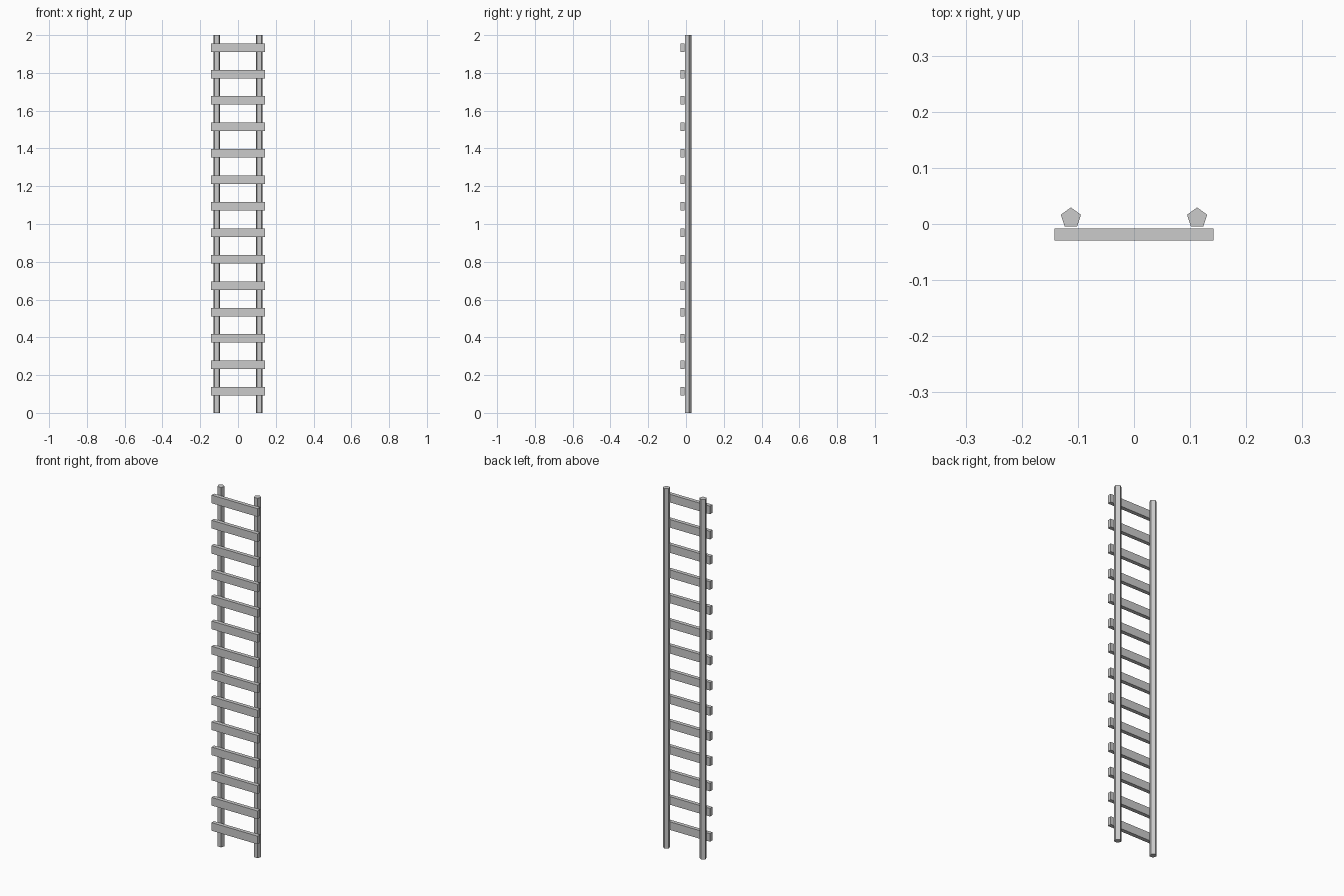
import bpy
from math import pi

if "Cube" in bpy.data.objects:
    bpy.data.objects.remove(bpy.data.objects["Cube"])

HEIGHT = 2.0
RUNGS = 14
RUNG_SIZE = (0.284, 0.0215, 0.045)
RUNG_Y = -0.0188
FIRST_RUNG, RUNG_STEP = 0.114, 0.14
POST_X, POST_Y, POST_RADIUS = 0.1125, 0.0107, 0.0188


def make_material(name, rgb):
    mat = bpy.data.materials.new(name)
    mat.use_nodes = True
    color = (*rgb, 1)
    mat.diffuse_color = color
    mat.node_tree.nodes["Principled BSDF"].inputs["Base Color"].default_value = color
    return mat


grey = make_material("light_grey", (0.6, 0.6, 0.6))


def finish(name):
    obj = bpy.context.object
    obj.name = name
    obj.data.materials.append(grey)
    bpy.ops.object.transform_apply(location=False, rotation=True, scale=True)
    return obj


# Five-sided upright posts, with a flat side facing the rungs
for side, x in (("left", POST_X), ("right", -POST_X)):
    bpy.ops.mesh.primitive_cylinder_add(
        vertices=5, radius=POST_RADIUS, depth=HEIGHT,
        location=(x, POST_Y, HEIGHT / 2))
    finish(side + "_post")

# Flat rungs fixed across the front of the posts
for i in range(RUNGS):
    bpy.ops.mesh.primitive_cube_add(
        size=1, location=(0, RUNG_Y, FIRST_RUNG + i * RUNG_STEP))
    bpy.context.object.scale = RUNG_SIZE
    finish(f"rung_{i + 1}")
